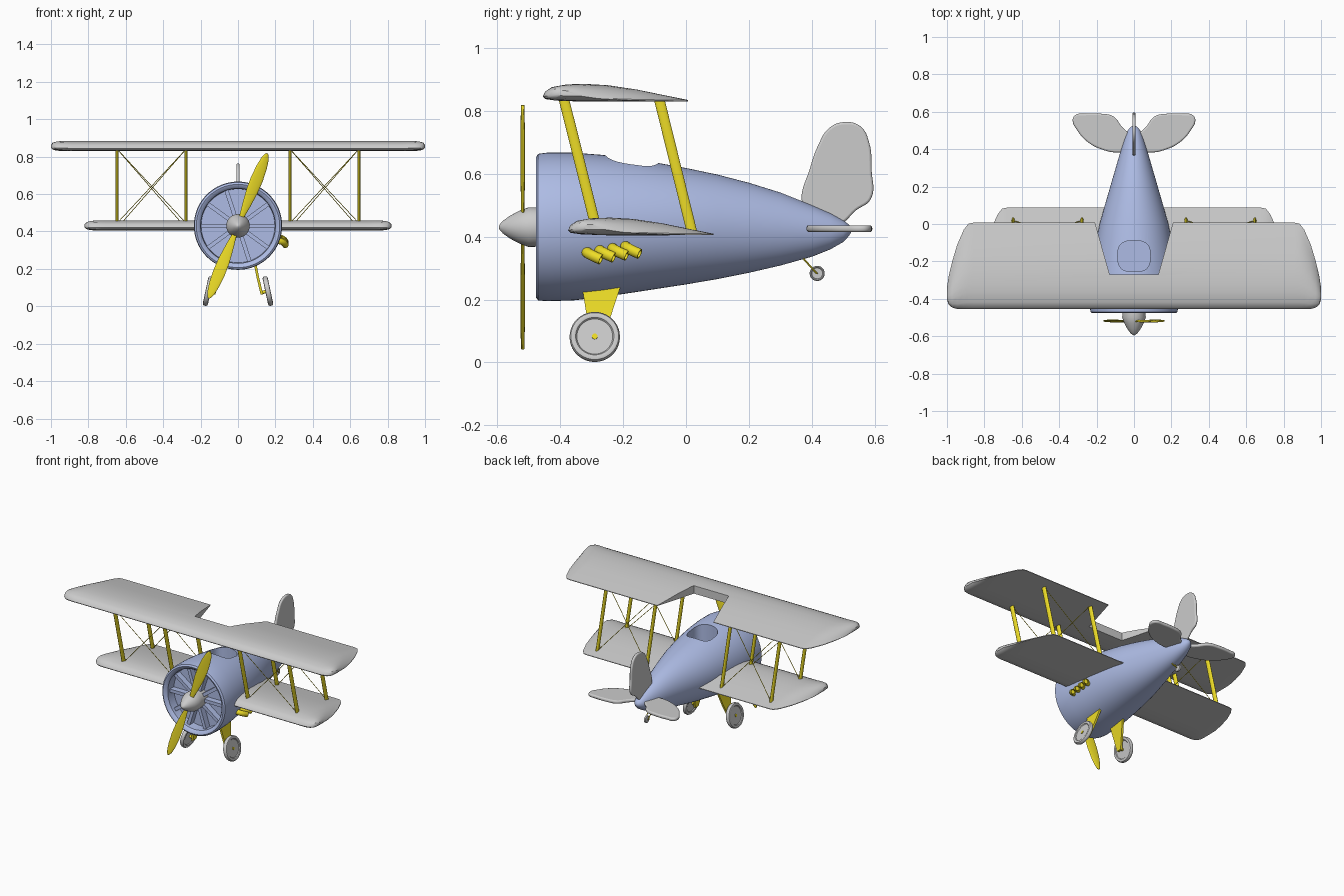
import bpy, bmesh
from math import sin, cos, pi, radians, copysign
from mathutils import Vector as V, Matrix as M

if "Cube" in bpy.data.objects:
    bpy.data.objects.remove(bpy.data.objects["Cube"])

def mat(name, col):
    m = bpy.data.materials.new(name)
    m.diffuse_color = (*col, 1)
    m.use_nodes = True
    m.node_tree.nodes["Principled BSDF"].inputs["Base Color"].default_value = m.diffuse_color
    return m

BLUE = mat("blue_paint", (0.42, 0.50, 0.78))
YELLOW = mat("yellow_paint", (0.85, 0.72, 0.02))

def ring(c, u, v, n=32, p=1.0):
    """Ellipse (p<1: squarer) about c spanned by u and v."""
    f = lambda a: copysign(abs(a) ** p, a)
    return [V(c) + V(u) * f(cos(2 * pi * i / n)) + V(v) * f(sin(2 * pi * i / n)) for i in range(n)]

def loft(name, parts, m=None, mirror=False, tf=M()):
    """Each part is a list of rings, skinned and capped; all parts form one object."""
    bm = bmesh.new()
    for sx in ((1, -1) if mirror else (1,)):
        for rings in parts:
            vs = []
            for r in rings:
                pts = [tf @ V(co) for co in r]
                vs.append([bm.verts.new((sx * q.x, q.y, q.z)) for q in pts])
            n = len(vs[0])
            for a, b in zip(vs, vs[1:]):
                for i in range(n):
                    j = (i + 1) % n
                    bm.faces.new((a[i], a[j], b[j], b[i]))
            bm.faces.new(vs[0])
            bm.faces.new(vs[-1])
    bmesh.ops.recalc_face_normals(bm, faces=bm.faces)
    me = bpy.data.meshes.new(name)
    bm.to_mesh(me)
    bm.free()
    return add(name, me, m)

def add(name, me, m=None):
    ob = bpy.data.objects.new(name, me)
    bpy.context.collection.objects.link(ob)
    if m:
        me.materials.clear()
        me.materials.append(m)
    return ob

def baked(ob):
    bpy.context.view_layer.update()
    dg = bpy.context.evaluated_depsgraph_get()
    return bpy.data.meshes.new_from_object(ob.evaluated_get(dg))

def cut(ob, cutter):
    cutter.hide_render = True
    b = ob.modifiers.new("cut", 'BOOLEAN')
    b.operation, b.object, b.solver = 'DIFFERENCE', cutter, 'EXACT'
    me = baked(ob)
    ob.modifiers.clear()
    ob.data = me
    bpy.data.objects.remove(cutter)

def plate(name, pts, half, tf):
    """Flat plate with a smooth outline and rounded rim."""
    cu = bpy.data.curves.new(name, 'CURVE')
    cu.dimensions, cu.fill_mode, cu.resolution_u = '2D', 'BOTH', 6
    cu.extrude, cu.bevel_depth, cu.offset, cu.bevel_resolution = half * 0.2, half * 0.8, -half * 0.8, 2
    s = cu.splines.new('BEZIER')
    s.bezier_points.add(len(pts) - 1)
    s.use_cyclic_u = True
    for bp, q in zip(s.bezier_points, pts):
        bp.co = (*q, 0)
        bp.handle_left_type = bp.handle_right_type = 'AUTO'
    tmp = add(name + "_curve", cu)
    me = baked(tmp)
    bpy.data.objects.remove(tmp)
    me.transform(tf)
    return add(name, me)

# fuselage with recessed cowl: y, top, bottom, half width
body = [(-.40, .627, .233, .197), (-.46, .63, .23, .20), (-.472, .64, .22, .21), (-.477, .652, .207, .223),
        (-.470, .663, .197, .233), (-.44, .667, .195, .236), (-.36, .667, .197, .235), (-.27, .660, .207, .228),
        (-.15, .645, .225, .212), (0, .618, .248, .184), (.1, .597, .265, .156), (.2, .571, .285, .127),
        (.3, .54, .308, .098), (.4, .50, .336, .069), (.46, .474, .36, .050), (.5, .452, .383, .034),
        (.518, .438, .402, .019), (.525, .426, .414, .006)]
fuselage = loft("fuselage", [[ring((0, y, (t + b) / 2), (w, 0, 0), (0, 0, (t - b) / 2), 64)
                              for y, t, b, w in body]], BLUE)
cut(fuselage, loft("cockpit_cutter", [[ring((0, -.172, z), (.087, 0, 0), (0, .083, 0), 48, .7) for z in (.5, .8)]]))

# radial engine spokes inside the cowl
for k in range(10):
    box = [[(s * .011, y, r) for s, y in ((-1, -.44), (1, -.44), (1, -.395), (-1, -.395))] for r in (.04, .203)]
    loft(f"engine_spoke_{k + 1}", [box], BLUE,
         tf=M.Translation((0, 0, .43)) @ M.Rotation(radians(36 * k + 18), 4, 'Y'))

# spinner and propeller
loft("spinner", [[ring((0, y, .43), (r, 0, 0), (0, 0, r), 32) for y, r in
     ((-.39, .058), (-.47, .062), (-.50, .063), (-.53, .052), (-.56, .036), (-.582, .02), (-.592, .009), (-.595, .002))]])
for k in range(2):
    blade = []
    for r, w in ((.02, .011), (.06, .014), (.12, .023), (.2, .032), (.27, .034), (.34, .029), (.39, .02), (.412, .01), (.418, .003)):
        a = radians(10)
        blade.append(ring((0, 0, r), (w * cos(a), w * sin(a), 0), (-.005 * sin(a), .005 * cos(a), 0), 16))
    loft(f"propeller_blade_{k + 1}", [blade], YELLOW,
         tf=M.Translation((0, -.519, .43)) @ M.Rotation(radians(22 + 180 * k), 4, 'Y'))

# wings: airfoil lofted across span, rounded tips
foil = [(0, .845), (.02, .862), (.08, .876), (.2, .884), (.3, .885), (.45, .881), (.65, .867), (.85, .848), (1, .834),
        (1, .830), (.6, .829), (.3, .829), (.1, .832), (.02, .837)]
tips = [(.86, -.455, .007, 1), (.885, -.455, .002, 1), (.91, -.455, -.03, 1), (.945, -.454, -.11, .95),
        (.972, -.447, -.20, .85), (.991, -.43, -.28, .65), (1, -.405, -.34, .3)]

def wing(name, inset, dy, dz):
    st = [(x - inset, a, b, s) for x, a, b, s in tips]
    st = [(-x, a, b, s) for x, a, b, s in reversed(st)] + st
    return loft(name, [[[(x, a + t * (b - a) + dy, .855 + (z - .855) * s + dz) for t, z in foil]
                        for x, a, b, s in st]])

upper = wing("upper_wing", 0, 0, 0)
cut(upper, loft("notch_cutter", [[[(-.13, -.27, z), (.13, -.27, z), (.215, .03, z), (-.215, .03, z)] for z in (.7, 1)]]))
wing("lower_wing", .18, .08, -.425)

# interplane struts and crossed rigging wires
for label, top, bot in (("front", (-.389, .84), (-.29, .445)), ("rear", (-.086, .84), (.018, .418))):
    end = lambda x, e, rx, ry, n: ring((x, *e), (rx, 0, 0), (0, ry, 0), n)
    loft(f"{label}_struts", [[end(x, top, .008, .017, 16), end(x, bot, .008, .017, 16)] for x in (.278, .646)],
         YELLOW, True)
    loft(f"{label}_rigging_wires", [[end(a, top, .0025, .002, 6), end(b, bot, .0025, .002, 6)]
         for a, b in ((.278, .646), (.646, .278))], YELLOW, True)

# tail fin and tailplanes
plate("tail_fin", [(.37, .50), (.395, .62), (.42, .69), (.455, .745), (.505, .764), (.555, .75), (.582, .70), (.59, .61),
      (.588, .52), (.54, .483), (.49, .44), (.42, .44)], .009,
      M(((0, 0, 1, 0), (1, 0, 0, 0), (0, 1, 0, 0), (0, 0, 0, 1))))
for side, sx in (("right", 1), ("left", -1)):
    plate(f"{side}_tailplane", [(sx * x, y) for x, y in ((.02, .40), (.09, .383), (.17, .398), (.25, .44), (.305, .503),
          (.328, .555), (.315, .582), (.26, .59), (.18, .59), (.11, .575), (.065, .52), (.02, .47))], .011,
          M.Translation((0, 0, .425)))

# exhaust pipes on the right side
for k in range(4):
    y, z = -.315 + .041 * k, .352 + .006 * k
    path = [V(q) for q in ((.17, y, z), (.215, y, z - .002), (.235, y + .007, z - .007),
                           (.247, y + .022, z - .015), (.254, y + .045, z - .025))]
    outer = []
    for i, q in enumerate(path):
        d = (path[min(i + 1, 4)] - path[max(i - 1, 0)]).normalized()
        v = d.cross(V((0, 0, 1))).normalized()
        outer.append((q, v, d.cross(v), d))
    tube = [ring(q, v * .017, w * .017, 16) for q, v, w, d in outer]
    q, v, w, d = outer[-1]
    tube += [ring(q, v * .013, w * .013, 16), ring(q - d * .015, v * .013, w * .013, 16)]
    loft(f"exhaust_pipe_{k + 1}", [tube], YELLOW)

# landing gear
loft("landing_legs", [[[(x + s * .007, y, z) for s, y in ((-1, a), (1, a), (1, b), (-1, b))] for x, a, b, z in
     ((.088, -.331, -.207, .245), (.107, -.316, -.238, .15), (.128, -.306, -.272, .062))]], YELLOW, True)
tire = [(-.007, .057), (-.012, .061), (-.014, .069), (-.012, .076), (-.006, .08),
        (.006, .08), (.012, .076), (.014, .069), (.012, .061), (.007, .057)]
along_x = lambda prof, k=1: [ring((x * k, 0, 0), (0, r * k, 0), (0, 0, r * k), 40) for x, r in prof]
hub = M.Translation((.16, -.29, .081)) @ M.Rotation(radians(-12), 4, 'Y')
loft("main_wheels", [along_x(tire)], None, True, hub)
loft("wheel_axles", [along_x([(-.04, .009), (.011, .009)])], YELLOW, True, hub)

# tail wheel
loft("tail_wheel", [along_x(tire, .3)], tf=M.Translation((0, .417, .283)) @ M.Diagonal((1.5, 1, 1, 1)))
loft("tail_wheel_strut", [[ring((s * .011, *e), (.003, 0, 0), (0, .004, 0), 10) for e in ((.36, .345), (.417, .281))]
     for s in (-1, 1)], YELLOW)

# smooth shading with crisp edges
bpy.ops.object.select_all(action='SELECT')
bpy.context.view_layer.objects.active = fuselage
bpy.ops.object.shade_smooth_by_angle(angle=radians(35))
